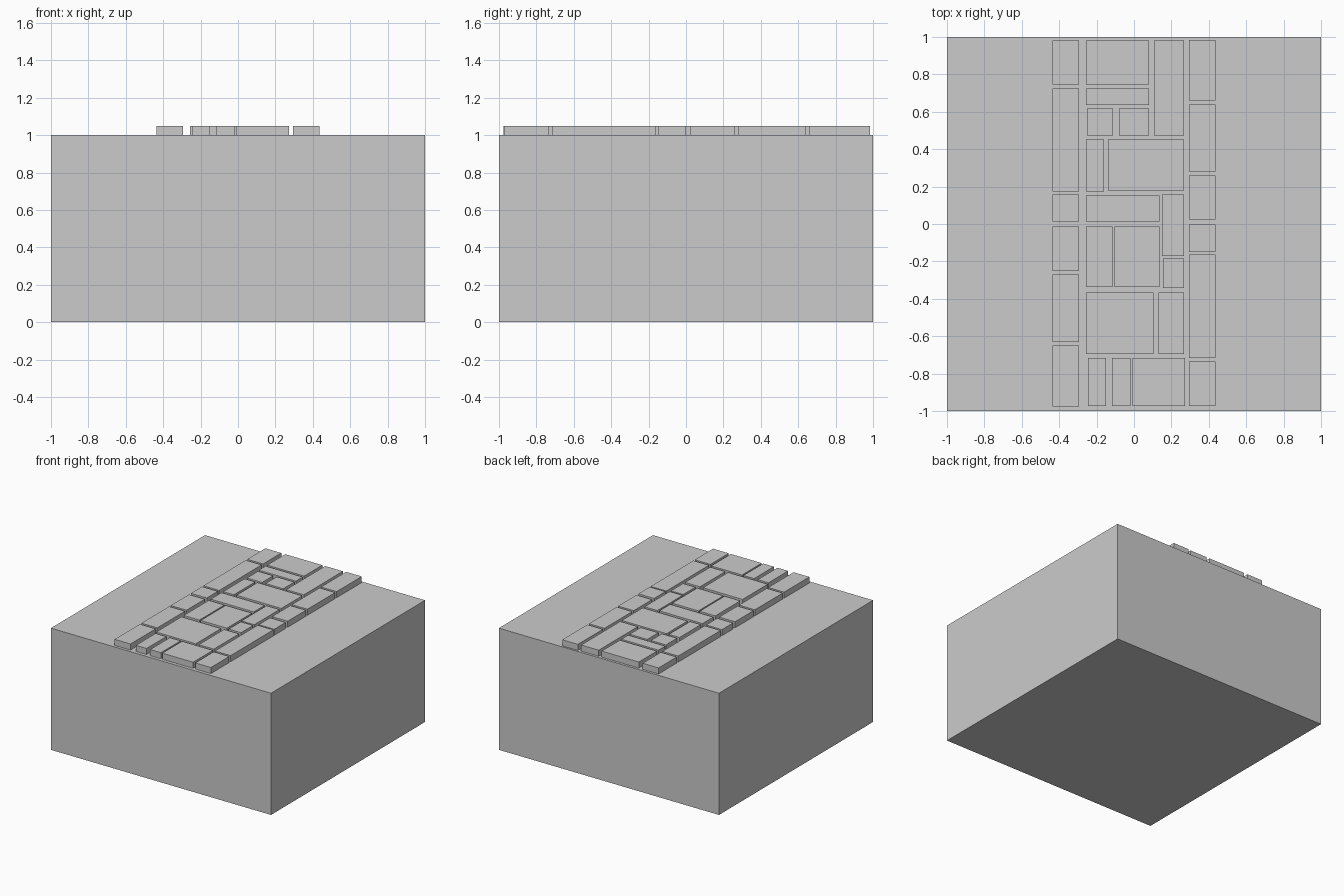
import bpy

TOP, STONE_TOP = 1.0, 1.05


def box(name, x0, x1, y0, y1, z0, z1):
    bpy.ops.mesh.primitive_cube_add(size=1, location=((x0 + x1) / 2, (y0 + y1) / 2, (z0 + z1) / 2))
    ob = bpy.context.object
    ob.name = name
    ob.scale = (x1 - x0, y1 - y0, z1 - z0)
    bpy.ops.object.transform_apply(location=False, rotation=False, scale=True)
    return ob


# ground block
box("ground_block", -1, 1, -1, 1, 0, TOP)

# kerb stones: one row on each side of the path, as (y0, y1) spans
left_kerb = [(.745, .98), (.175, .725), (.013, .157), (-.25, -.013), (-.63, -.27), (-.977, -.65)]
right_kerb = [(.66, .985), (.28, .64), (.023, .26), (-.15, -.003), (-.717, -.163), (-.973, -.735)]
for side, x0, x1, spans in (("left", -.437, -.293, left_kerb), ("right", .293, .435, right_kerb)):
    for y0, y1 in spans:
        box(side + "_kerb_stone", x0, x1, y0, y1, TOP, STONE_TOP)

# paving stones between the kerbs, as (x0, x1, y0, y1)
paving = [
    (-.257, .08, .745, .98), (.107, .267, .473, .98), (-.257, .08, .637, .725),
    (-.25, -.113, .473, .617), (-.08, .08, .473, .617),
    (-.257, -.16, .175, .452), (-.14, .267, .18, .452),
    (-.257, .135, .013, .153), (.15, .267, -.17, .157), (.155, .267, -.342, -.185),
    (-.257, -.115, -.337, -.013), (-.103, .135, -.337, -.013),
    (-.257, .103, -.695, -.367), (.13, .267, -.695, -.367),
    (-.247, -.15, -.973, -.717), (-.117, -.02, -.973, -.717), (-.007, .273, -.973, -.717),
]
for stone in paving:
    box("paving_stone", *stone, TOP, STONE_TOP)
